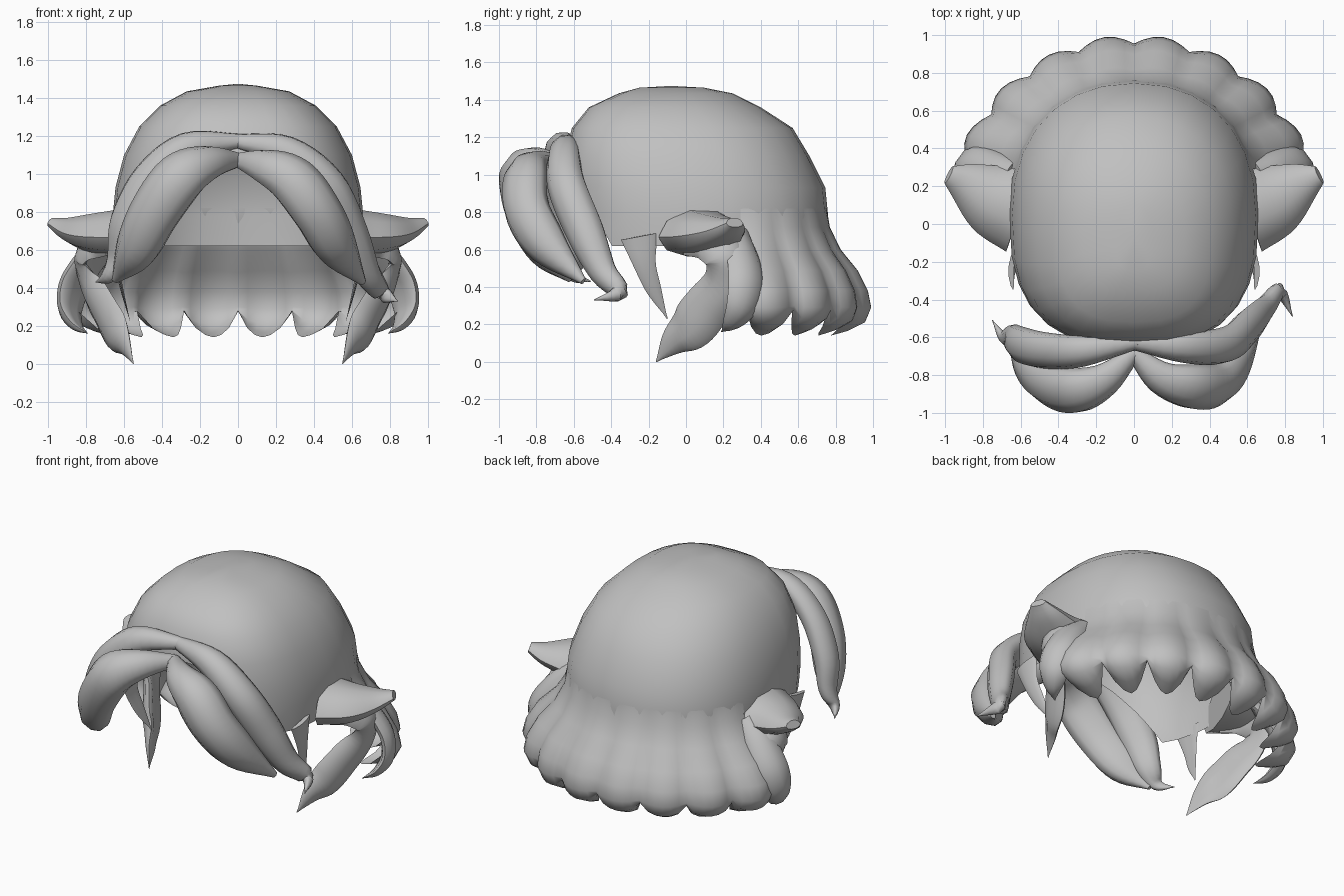
import bpy, bmesh
from math import sin, cos, pi, radians
from mathutils import Vector

cube = bpy.data.objects.get("Cube")
if cube:
    bpy.data.objects.remove(cube)

grey = bpy.data.materials.new("hair grey")
grey.use_nodes = True
COLOUR = (0.53, 0.53, 0.53, 1)
grey.diffuse_color = COLOUR
grey.node_tree.nodes["Principled BSDF"].inputs["Base Color"].default_value = COLOUR


def finish(name, bm, angle=50):
    """Turn a bmesh into a smooth shaded object."""
    bmesh.ops.recalc_face_normals(bm, faces=bm.faces)
    mesh = bpy.data.meshes.new(name)
    bm.to_mesh(mesh)
    bm.free()
    mesh.materials.append(grey)
    obj = bpy.data.objects.new(name, mesh)
    bpy.context.collection.objects.link(obj)
    bpy.ops.object.select_all(action='DESELECT')
    obj.select_set(True)
    bpy.context.view_layer.objects.active = obj
    bpy.ops.object.shade_smooth_by_angle(angle=radians(angle))
    return obj


def bridge(bm, rows, closed):
    """Fill quads between successive rows of vertices."""
    for a, b in zip(rows, rows[1:]):
        n = len(a)
        for i in range(n if closed else n - 1):
            j = (i + 1) % n
            bm.faces.new((a[i], a[j], b[j], b[i]))


def oval(t):
    """Point on a unit circle, squarer at the front than at the back."""
    c, s = cos(t), sin(t)
    power = 0.9 if s > 0 else 0.74
    return (abs(c) ** power * (1 if c > 0 else -1),
            abs(s) ** power * (1 if s > 0 else -1))


def spline(points, steps):
    """Smooth path through the points; the fourth value is the half width."""
    p = [Vector(q) for q in points]
    p = [p[0] * 2 - p[1]] + p + [p[-1] * 2 - p[-2]]
    out = []
    for a, b, c, d in zip(p, p[1:], p[2:], p[3:]):
        for k in range(steps):
            t = k / steps
            out.append((b * 2 + (c - a) * t + (a * 2 - b * 5 + c * 4 - d) * t * t
                        + (b * 3 - a - c * 3 + d) * t ** 3) / 2)
    return out + [p[-2]]


def lock(name, points, thick=0.75, bend=0.2, normal=None, sides=10):
    """Sweep a crescent section along a path to make a tapered lock."""
    path = spline(points, 5)
    bm = bmesh.new()
    rows = []
    for i, q in enumerate(path):
        pos, w = q.to_3d(), max(q[3], 0.003)
        ahead, behind = path[min(i + 1, len(path) - 1)], path[max(i - 1, 0)]
        tangent = (ahead - behind).to_3d().normalized()
        out = Vector(normal) if normal else pos - Vector((0, -0.2, 0.7))
        out = (out - tangent * out.dot(tangent)).normalized()
        side = tangent.cross(out)
        ring = []
        for k in range(sides):
            a = 2 * pi * k / sides
            offset = side * cos(a) + out * (thick * sin(a) - bend * cos(a) ** 2)
            ring.append(bm.verts.new(pos + offset * w))
        rows.append(ring)
    bridge(bm, rows, True)
    bm.faces.new(rows[0])
    bm.faces.new(rows[-1])
    return finish(name, bm)


# Cap: stacked ovals (height, half width, front, back), cut along the hairline
LEVELS = [(1.465, 0.10, -0.25, 0.10), (1.435, 0.27, -0.36, 0.25),
          (1.36, 0.41, -0.52, 0.40), (1.25, 0.52, -0.61, 0.57),
          (1.10, 0.60, -0.65, 0.66), (0.93, 0.645, -0.65, 0.745),
          (0.78, 0.66, -0.64, 0.76), (0.62, 0.655, -0.62, 0.77)]
bm = bmesh.new()
rows = []
for z, half, front, back in LEVELS:
    ring = []
    for k in range(28):
        x, y = oval(2 * pi * k / 28)
        ring.append(bm.verts.new((x * half, (front + back) / 2 + y * (back - front) / 2, z)))
    rows.append(ring)
bridge(bm, rows, True)
peak = bm.verts.new((0, -0.08, 1.475))
for k in range(28):
    bm.faces.new((rows[0][k], rows[0][(k + 1) % 28], peak))
bmesh.ops.bisect_plane(bm, geom=bm.verts[:] + bm.edges[:] + bm.faces[:],
                       plane_co=(0, -0.66, 1.09), plane_no=(0, -0.48, -0.27),
                       clear_outer=True)
finish("cap", bm)

# Back skirt: flared sheet whose lower edge breaks into eight curled lobes
# each row: spread and height in a lobe, spread and height in a groove
ROWS = [(-0.03, 0.82, -0.03, 0.82), (0.06, 0.72, 0.02, 0.72),
        (0.32, 0.60, 0.24, 0.60), (0.72, 0.49, 0.60, 0.48),
        (0.97, 0.38, 0.80, 0.38), (1.05, 0.29, 0.85, 0.30),
        (0.90, 0.21, 0.82, 0.28), (0.5, 0.165, 0.76, 0.275), (0.1, 0.14, 0.72, 0.28)]
LOBES, STEP = 8, 6
bm = bmesh.new()
rows = []
for s1, z1, s0, z0 in ROWS:
    row = []
    for k in range(LOBES * STEP + 1):
        t = radians(17 + 146 * k / (LOBES * STEP))
        puff = abs(sin(pi * k / STEP))
        s, z = s0 + (s1 - s0) * puff, z0 + (z1 - z0) * puff ** 0.6
        x, y = oval(t)
        inner = Vector((0.66 * x, 0.70 * y))
        outer = Vector((0.97 * cos(t), 0.93 * sin(t)))
        spot = inner.lerp(outer, s)
        row.append(bm.verts.new((spot.x, 0.06 + spot.y, z)))
    rows.append(row)
bridge(bm, rows, False)
finish("back_skirt", bm, 70)

# Fringe: two swept locks on each side of the parting
lock("left_front_fringe", [
    (-0.01, -0.68, 1.08, 0.04), (0.14, -0.82, 1.05, 0.10), (0.30, -0.87, 0.97, 0.14),
    (0.43, -0.86, 0.80, 0.14), (0.53, -0.75, 0.62, 0.12), (0.66, -0.55, 0.43, 0.02)])
lock("left_rear_fringe", [
    (-0.02, -0.63, 1.18, 0.04), (0.26, -0.66, 1.13, 0.09), (0.48, -0.65, 0.95, 0.11),
    (0.60, -0.55, 0.70, 0.11), (0.69, -0.45, 0.48, 0.08), (0.77, -0.36, 0.37, 0.05),
    (0.84, -0.49, 0.33, 0.0)])
lock("right_front_fringe", [
    (0.01, -0.68, 1.08, 0.04), (-0.15, -0.83, 1.07, 0.10), (-0.31, -0.89, 0.99, 0.145),
    (-0.45, -0.85, 0.80, 0.145), (-0.55, -0.75, 0.60, 0.12), (-0.65, -0.62, 0.44, 0.02)])
lock("right_rear_fringe", [
    (0.02, -0.63, 1.18, 0.04), (-0.27, -0.68, 1.15, 0.09), (-0.47, -0.68, 0.98, 0.11),
    (-0.59, -0.65, 0.75, 0.11), (-0.63, -0.61, 0.56, 0.08), (-0.69, -0.60, 0.46, 0.04),
    (-0.75, -0.51, 0.43, 0.0)])

# Side pieces, the same on both sides
SIDE = [
    ("ear_tuft", 0.55, 0.1, (0, 0, 1), [
        (0.60, 0.08, 0.69, 0.24), (0.74, 0.13, 0.69, 0.20),
        (0.88, 0.21, 0.71, 0.12), (0.98, 0.26, 0.745, 0.05)]),
    ("ear_curl", 0.3, 0.2, (1, 0, 0.3), [
        (0.68, 0.00, 0.66, 0.09), (0.77, 0.12, 0.65, 0.11), (0.83, 0.21, 0.56, 0.11),
        (0.80, 0.20, 0.43, 0.11), (0.73, 0.11, 0.30, 0.13), (0.67, 0.02, 0.19, 0.13),
        (0.61, -0.07, 0.11, 0.08), (0.55, -0.16, 0.0, 0.0)]),
    ("sideburn", 0.15, 0.1, (1, 0, 0), [
        (0.65, -0.25, 0.67, 0.10), (0.64, -0.22, 0.52, 0.06),
        (0.61, -0.17, 0.38, 0.04), (0.57, -0.10, 0.23, 0.0)]),
    ("side_lock", 0.4, 0.25, None, [
        (0.64, 0.29, 0.70, 0.08), (0.77, 0.32, 0.58, 0.11), (0.87, 0.34, 0.43, 0.12),
        (0.90, 0.31, 0.29, 0.10), (0.86, 0.25, 0.20, 0.06), (0.79, 0.19, 0.16, 0.0)]),
]
for label, sign in (("left", 1), ("right", -1)):
    for name, thick, bend, normal, pts in SIDE:
        facing = normal and (normal[0] * sign, normal[1], normal[2])
        lock(f"{label}_{name}", [(x * sign, y, z, w) for x, y, z, w in pts],
             thick, bend, facing)
